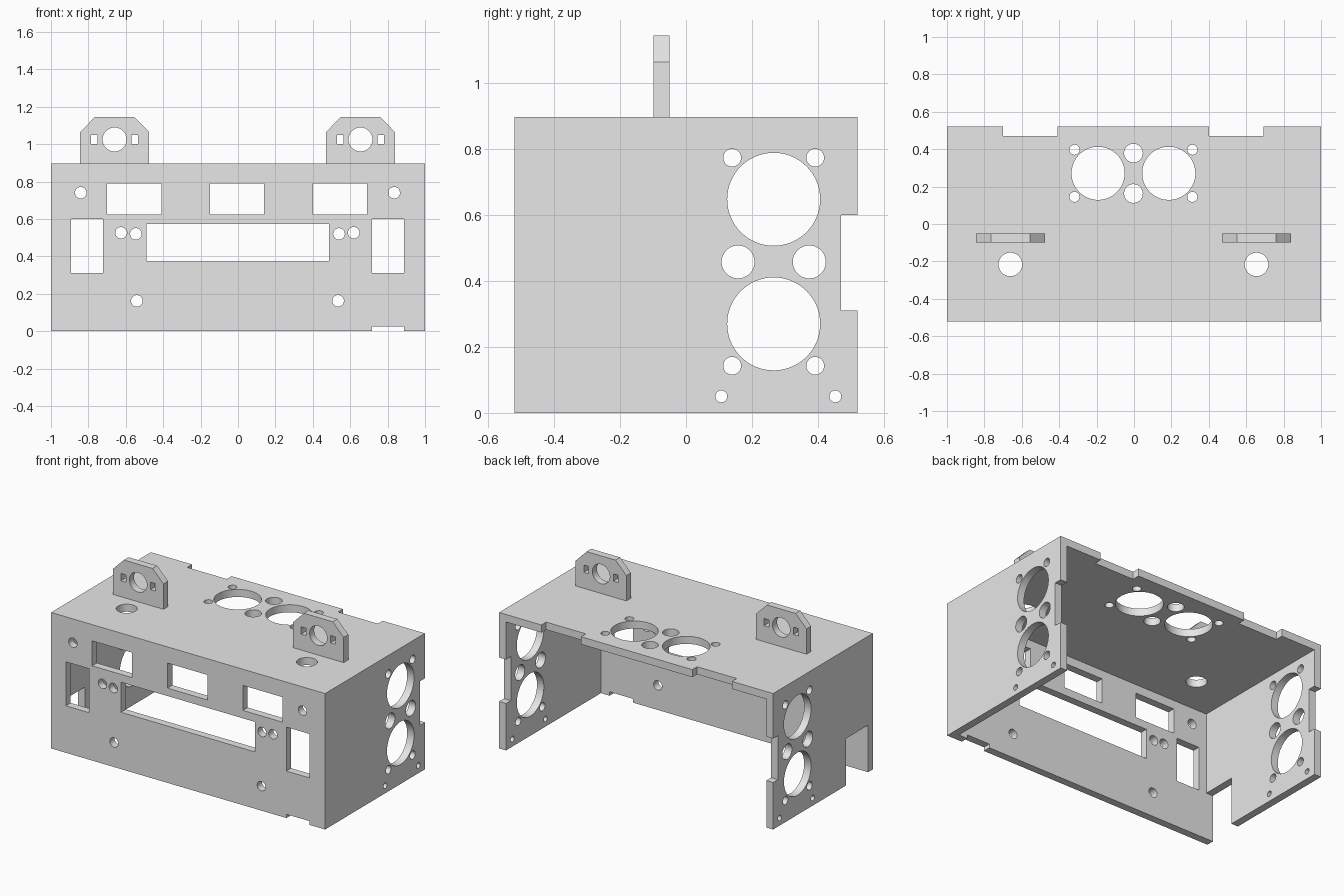
import bpy, bmesh, math

old = bpy.data.objects.get("Cube")
if old:
    bpy.data.objects.remove(old, do_unlink=True)

grey = bpy.data.materials.new("plain_grey")
grey.use_nodes = True
grey.diffuse_color = (0.8, 0.8, 0.8, 1)
grey.node_tree.nodes["Principled BSDF"].inputs["Base Color"].default_value = (0.8, 0.8, 0.8, 1)


def rect(u0, u1, v0, v1):
    return [(u0, v0), (u1, v0), (u1, v1), (u0, v1)]


def circle(u, v, r, n=48):
    return [(u + r * math.cos(math.tau * i / n), v + r * math.sin(math.tau * i / n)) for i in range(n)]


def prism(bm, axis, outline, lo, hi):
    """Extrude a flat outline along an axis, from lo to hi."""
    place = {"x": lambda u, v, w: (w, u, v),
             "y": lambda u, v, w: (u, w, v),
             "z": lambda u, v, w: (u, v, w)}[axis]
    a = [bm.verts.new(place(u, v, lo)) for u, v in outline]
    b = [bm.verts.new(place(u, v, hi)) for u, v in outline]
    bm.faces.new(a[::-1])
    bm.faces.new(b)
    for i in range(len(a)):
        j = (i + 1) % len(a)
        bm.faces.new((a[i], a[j], b[j], b[i]))


def make(name, prisms):
    bm = bmesh.new()
    for p in prisms:
        prism(bm, *p)
    bmesh.ops.recalc_face_normals(bm, faces=bm.faces[:])
    mesh = bpy.data.meshes.new(name)
    bm.to_mesh(mesh)
    bm.free()
    mesh.materials.append(grey)
    ob = bpy.data.objects.new(name, mesh)
    bpy.context.collection.objects.link(ob)
    return ob


def cut(ob, prisms):
    """Subtract the prisms and discard the cutter."""
    cutter = make("cutter", prisms)
    cutter.hide_render = True
    mod = ob.modifiers.new("openings", "BOOLEAN")
    mod.operation = "DIFFERENCE"
    mod.solver = "EXACT"
    mod.object = cutter
    bpy.context.view_layer.objects.active = ob
    bpy.ops.object.modifier_apply(modifier=mod.name)
    bpy.data.objects.remove(cutter, do_unlink=True)


def finish(ob):
    bpy.ops.object.select_all(action="DESELECT")
    ob.select_set(True)
    bpy.context.view_layer.objects.active = ob
    bpy.ops.object.shade_smooth_by_angle(angle=math.radians(30))


# Housing: front, top and two side walls, open at the back and bottom
H, D, T = 0.897, 0.52, 0.05
housing = make("housing", [("z", rect(-1, 1, -D, D), 0, H)])
cut(housing, [("z", rect(-1 + T, 1 - T, -D + T, D + 0.1), -0.1, H - T)])

# Front wall: windows, display slot, screw holes, bottom notch
front = [rect(x, x + 0.29, 0.625, 0.79) for x in (-0.7, -0.15, 0.4)]
front += [rect(x, x + 0.17, 0.31, 0.6) for x in (-0.893, 0.717)]
front += [rect(-0.49, 0.487, 0.375, 0.573), rect(0.717, 0.887, -0.1, 0.025)]
for s in (-1, 1):
    for x, z in ((0.622, 0.526), (0.543, 0.52), (0.838, 0.74), (0.538, 0.162)):
        front.append(circle(s * x - 0.003, z, 0.031, 32))

# Side walls: paired fan holes with screw holes, back-edge notches
side = [rect(0.47, 0.6, 0.31, 0.6)]
side += [circle(0.266, z, 0.141, 64) for z in (0.27, 0.648)]
side += [circle(y, 0.458, 0.05) for y in (0.158, 0.374)]
side += [circle(y, z, 0.027, 32) for y in (0.14, 0.392) for z in (0.143, 0.774)]
side += [circle(y, 0.05, 0.018, 32) for y in (0.107, 0.453)]

# Top wall: paired fan holes, cable holes, back-edge notches
top = [rect(x, x + 0.29, 0.47, 0.6) for x in (-0.7, 0.402)]
for s in (-1, 1):
    top += [circle(s * 0.189 - 0.003, 0.271, 0.142, 64),
            circle(-0.003, 0.271 + s * 0.108, 0.05),
            circle(s * 0.658 - 0.003, -0.216, 0.063)]
    top += [circle(s * 0.315 - 0.003, y, 0.027, 32) for y in (0.145, 0.397)]

openings = [("y", o, -0.6, -0.44) for o in front]
openings += [("x", o, -1.1, 1.1) for o in side]
openings += [("z", o, 0.82, 1.0) for o in top]
# Lower front notch in the right wall only
openings.append(("x", rect(-D + T, -0.24, -0.1, 0.31), -1.1, -0.92))
cut(housing, openings)
finish(housing)

# Chamfered mounting lugs standing on the top
for name, cx in (("right_lug", -0.66), ("left_lug", 0.655)):
    outline = [(cx - 0.185, H - 0.002), (cx + 0.185, H - 0.002), (cx + 0.185, 1.064),
               (cx + 0.105, 1.145), (cx - 0.105, 1.145), (cx - 0.185, 1.064)]
    lug = make(name, [("y", outline, -0.098, -0.05)])
    holes = [circle(cx, 1.025, 0.064)]
    holes += [rect(cx + dx - 0.018, cx + dx + 0.018, 1.002, 1.05) for dx in (-0.108, 0.108)]
    cut(lug, [("y", o, -0.2, 0.05) for o in holes])
    finish(lug)
